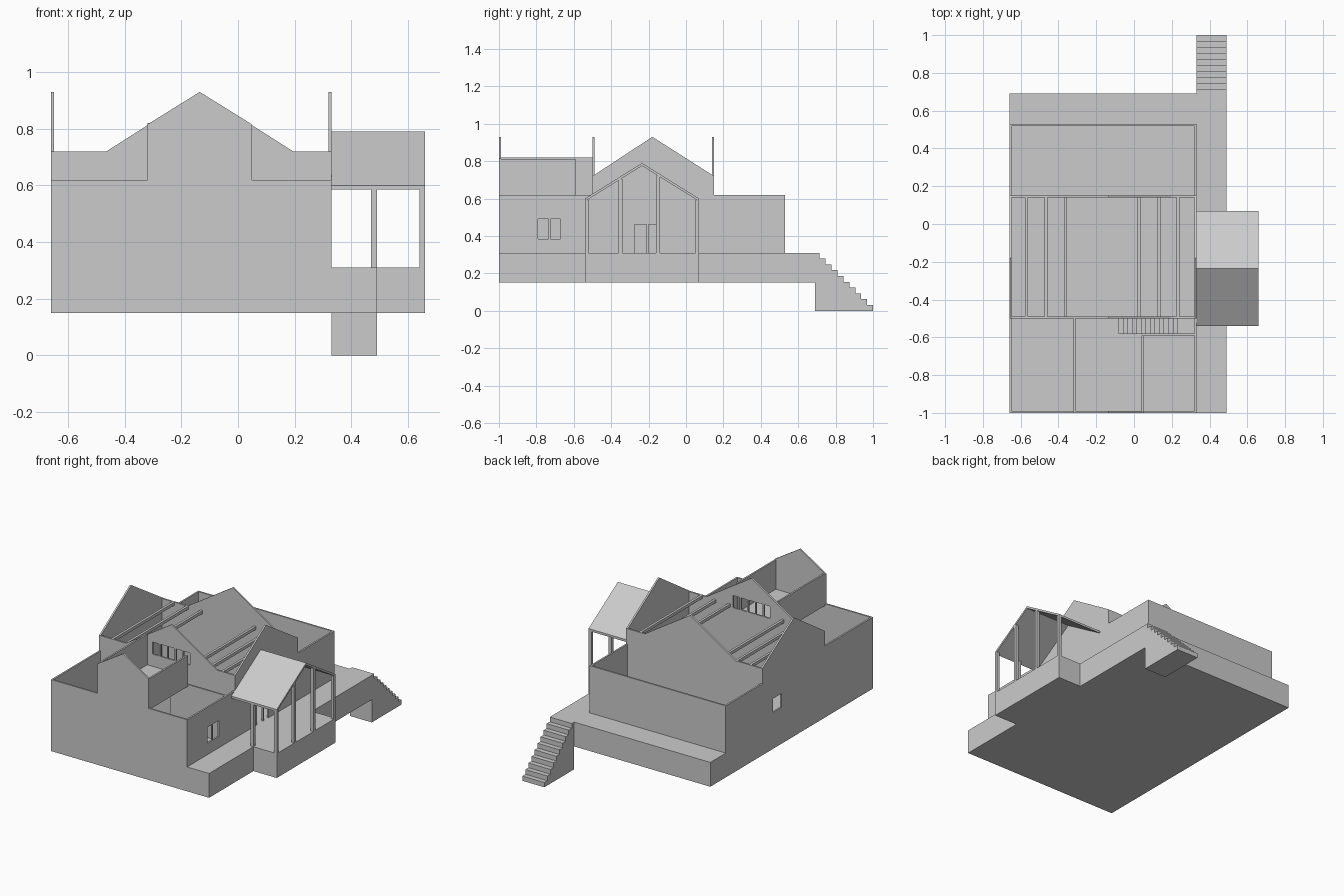
import bpy, bmesh
from mathutils import Vector

if "Cube" in bpy.data.objects:
    bpy.data.objects.remove(bpy.data.objects["Cube"], do_unlink=True)

GREY = (0.6, 0.6, 0.6, 1)
mat = bpy.data.materials.new("plain grey")
mat.use_nodes = True
mat.diffuse_color = GREY
mat.node_tree.nodes["Principled BSDF"].inputs["Base Color"].default_value = GREY

T = 0.011                      # wall thickness
LEFT, RIGHT = -0.66, 0.33      # house sides
FRONT, BACK = -1.0, 0.53
HALL_F, HALL_B = -0.5, 0.15    # tall hall, front and back walls
GROUND, DECK, EAVE, SHOULDER, RIDGE = 0.15, 0.31, 0.62, 0.72, 0.93
MID = (LEFT + RIGHT) / 2 + 0.03


def prism(name, profile, axis, a, b):
    """Extrude a 2D profile along an axis from a to b."""
    place = {"x": lambda u, v: (a, u, v), "y": lambda u, v: (u, a, v),
             "z": lambda u, v: (u, v, a)}[axis]
    bm = bmesh.new()
    face = bm.faces.new([bm.verts.new(place(u, v)) for u, v in profile])
    new = bmesh.ops.extrude_face_region(bm, geom=[face])["geom"]
    step = Vector([b - a if axis == k else 0 for k in "xyz"])
    bmesh.ops.translate(bm, vec=step,
                        verts=[g for g in new if isinstance(g, bmesh.types.BMVert)])
    bmesh.ops.recalc_face_normals(bm, faces=bm.faces)
    mesh = bpy.data.meshes.new(name)
    bm.to_mesh(mesh)
    bm.free()
    mesh.materials.append(mat)
    obj = bpy.data.objects.new(name, mesh)
    bpy.context.scene.collection.objects.link(obj)
    return obj


def box(name, x, y, z):
    return prism(name, [(x[0], y[0]), (x[1], y[0]), (x[1], y[1]), (x[0], y[1])],
                 "z", *z)


def cut(obj, x, y, z):
    """Cut a rectangular opening through a wall."""
    cutter = box("opening_cutter", x, y, z)
    cutter.hide_render = True
    mod = obj.modifiers.new("opening", "BOOLEAN")
    mod.operation, mod.solver, mod.object = "DIFFERENCE", "EXACT", cutter
    bpy.context.view_layer.update()
    graph = bpy.context.evaluated_depsgraph_get()
    mesh = bpy.data.meshes.new_from_object(obj.evaluated_get(graph))
    obj.modifiers.clear()
    obj.data = mesh
    bpy.data.objects.remove(cutter, do_unlink=True)


# Raised platform
prism("platform", [(LEFT, FRONT), (0.49, FRONT), (0.49, -0.54), (0.66, -0.54),
                   (0.66, 0.07), (0.49, 0.07), (0.49, 0.69), (LEFT, 0.69)],
      "z", GROUND, DECK)

# Outside stairs at the back
profile = [(0.69, 0), (0.69, DECK), (0.715, DECK)]
tread, rise = 0.285 / 9, DECK / 10
for i in range(9):
    z = DECK - (i + 1) * rise
    profile += [(0.715 + i * tread, z), (0.715 + (i + 1) * tread, z)]
prism("outside_stairs", profile + [(1.0, 0)], "x", RIGHT, 0.49)

# Side walls with a gable over the hall
side = [(FRONT, DECK), (FRONT, EAVE), (HALL_F, EAVE), (HALL_F, SHOULDER),
        (-0.18, RIDGE), (HALL_B, SHOULDER), (HALL_B, EAVE), (BACK, EAVE), (BACK, DECK)]
right_wall = prism("right_wall", side, "x", RIGHT - T, RIGHT)
left_wall = prism("left_wall", side, "x", LEFT, LEFT + T)
through = (RIGHT - 0.1, RIGHT + 0.1)
cut(right_wall, through, (-0.79, -0.67), (0.385, 0.49))
for door in ((-0.275, -0.21), (-0.2, -0.155)):
    cut(right_wall, through, door, (DECK - 0.02, 0.46))
cut(left_wall, (LEFT - 0.1, LEFT + 0.1), (-0.05, 0.04), (0.39, 0.48))
box("window_mullion", (RIGHT - T, RIGHT - 0.003), (-0.735, -0.725), (0.385, 0.49))

# Front and back walls
inner = (LEFT + T, RIGHT - T)
PEAK = -0.135
prism("front_wall", [(inner[0], DECK), (inner[0], EAVE), (-0.32, EAVE), (-0.32, 0.815),
                     (PEAK, RIDGE), (0.05, 0.815), (0.05, EAVE), (inner[1], EAVE),
                     (inner[1], DECK)], "y", FRONT, FRONT + T)
box("back_wall", inner, (BACK - T, BACK), (DECK, EAVE))

# Hall walls with a wide gable
hall = [(inner[0], DECK), (inner[0], SHOULDER), (-0.465, SHOULDER), (PEAK, RIDGE),
        (0.195, SHOULDER), (inner[1], SHOULDER), (inner[1], DECK)]
hall_front = prism("hall_front_wall", hall, "y", HALL_F, HALL_F + T)
prism("hall_back_wall", hall, "y", HALL_B - T, HALL_B)
for i in range(5):
    x = -0.27 + i * 0.056
    cut(hall_front, (x, x + 0.046), (HALL_F - 0.1, HALL_F + 0.1), (0.70, 0.78))

# Open beams across the hall
for x in (-0.568, -0.467, -0.363, 0.027, 0.132, 0.232):
    box("hall_beam", (x - 0.008, x + 0.008), (HALL_F + T, HALL_B - T),
        (SHOULDER - 0.02, SHOULDER))

# Upper terrace with its side walls
STAIR_Y = -0.59
prism("terrace_floor", [(-0.32, FRONT + T), (0.05, FRONT + T), (0.05, STAIR_Y),
                        (-0.08, STAIR_Y), (-0.08, HALL_F), (-0.32, HALL_F)],
      "z", EAVE - T, EAVE)
box("terrace_left_wall", (-0.32, -0.32 + T), (FRONT + T, HALL_F), (EAVE, 0.82))
box("terrace_right_wall", (0.05 - T, 0.05), (FRONT + T, STAIR_Y), (EAVE, 0.812))

# Inside stairs up to the terrace
box("stair_wall", (-0.08, inner[1]), (STAIR_Y, STAIR_Y + T), (DECK, EAVE))
count = 13
profile = [(-0.08, DECK)]
for i in range(count):
    z = EAVE - (i + 1) * (EAVE - DECK) / (count + 1)
    x = -0.08 + i * 0.024
    profile += [(x, z), (x + 0.024, z)]
prism("inside_stairs", profile + [(profile[-1][0], DECK)], "y", STAIR_Y + T, HALL_F)

# Porch roof and posts
RY, RZ, EZ, RT = -0.235, 0.79, 0.60, 0.015
prism("porch_roof", [(-0.54, EZ), (RY, RZ), (0.07, EZ), (0.07, EZ - RT),
                     (RY, RZ - RT), (-0.54, EZ - RT)], "x", RIGHT, 0.66)
slope = (RZ - EZ) / 0.305
for x, y in ((0.65, -0.53), (0.65, -0.35), (0.65, -0.15), (0.65, 0.06), (0.48, -0.53)):
    top = RZ - RT / 2 - slope * (abs(y - RY) + 0.01)
    box("porch_post", (x - 0.01, x + 0.01), (y - 0.01, y + 0.01), (DECK, top))
